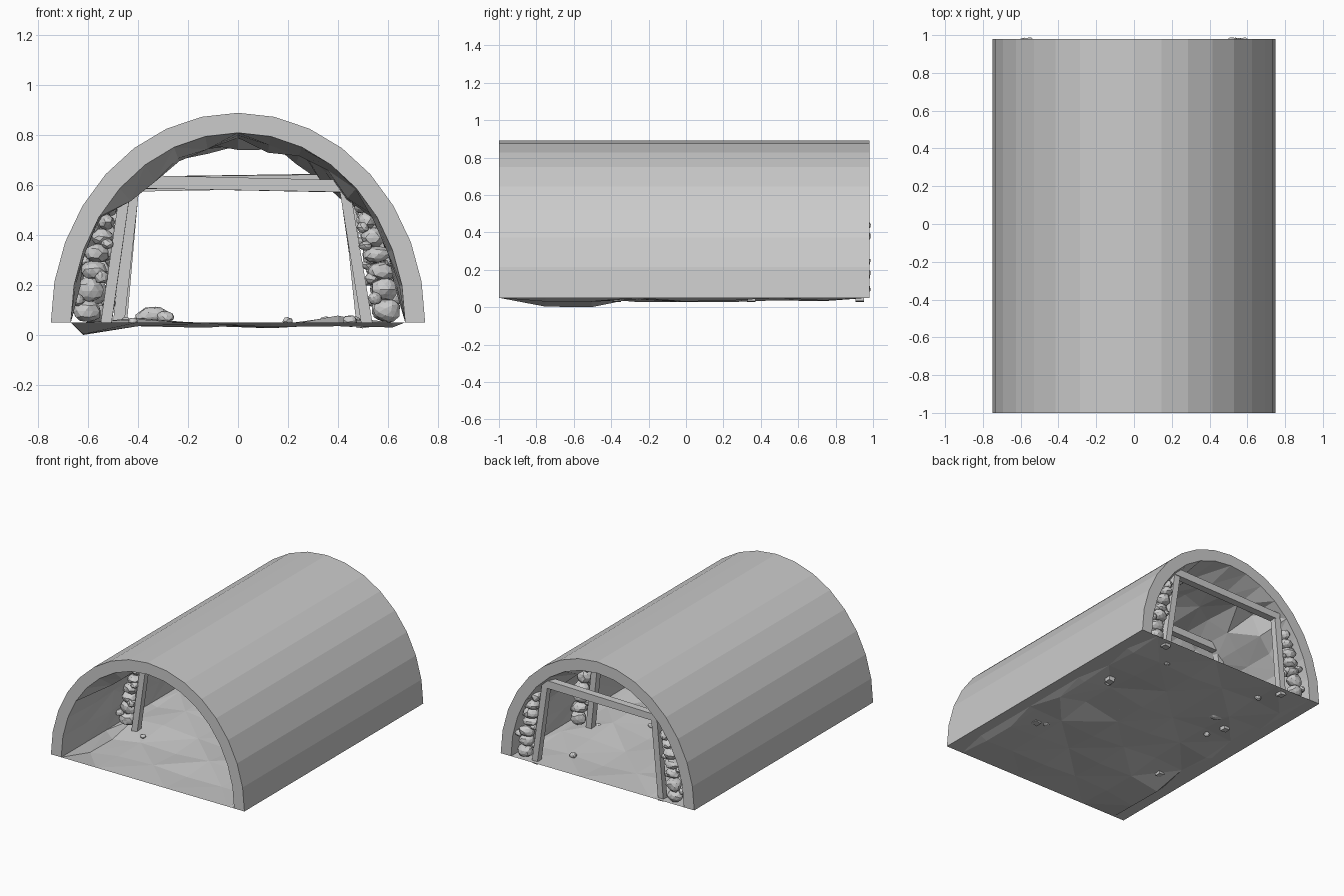
import bpy, bmesh, math, random
from mathutils import Vector, Matrix, noise

if "Cube" in bpy.data.objects:
    bpy.data.objects.remove(bpy.data.objects["Cube"])

random.seed(7)
N, ROWS = 16, 8                       # arch segments, rows along the tunnel
Y0, Y1, BASE = -1.0, 0.98, 0.05
RX, RZ = 0.67, 0.76                   # inner arch radii
ys = [Y0 + (Y1 - Y0) * j / ROWS for j in range(ROWS + 1)]


def finish(bm, name, recalc=True):
    if recalc:
        bmesh.ops.recalc_face_normals(bm, faces=bm.faces[:])
    me = bpy.data.meshes.new(name)
    bm.to_mesh(me)
    bm.free()
    ob = bpy.data.objects.new(name, me)
    bpy.context.collection.objects.link(ob)
    return ob


def arch(i, rx, rz):
    a = math.pi * i / N
    return rx * math.cos(a), rz * math.sin(a)


def wall_x(z):
    return RX * math.sqrt(max(0, 1 - ((z - BASE) / RZ) ** 2))


# Tunnel shell: smooth outer arch, rough rocky lining inside
bm = bmesh.new()
outer = []
for y in (Y0, Y1):
    row = []
    for i in range(N + 1):
        x, z = arch(i, 0.75, 0.84)
        row.append(bm.verts.new((x, y, z + BASE)))
    outer.append(row)
inner = []
for j, y in enumerate(ys):
    row = []
    for i in range(N + 1):
        x, z = arch(i, RX, RZ)
        dy = 0
        if 0 < j < ROWS and 0 < i < N:
            d = 1 - random.uniform(0, 0.11 if 3 < i < N - 3 else 0.05)
            x, z, dy = x * d, z * d, random.uniform(-0.06, 0.06)
        row.append(bm.verts.new((x, y + dy, z + BASE)))
    inner.append(row)
for i in range(N):
    bm.faces.new((outer[0][i], outer[0][i + 1], outer[1][i + 1], outer[1][i]))
    for o, r in ((outer[0], inner[0]), (outer[1], inner[-1])):
        bm.faces.new((o[i], o[i + 1], r[i + 1], r[i]))
    for j in range(ROWS):
        a, b, c, d = inner[j][i], inner[j][i + 1], inner[j + 1][i + 1], inner[j + 1][i]
        if random.random() < 0.5:
            a, b, c, d = b, c, d, a
        bm.faces.new((a, b, c))
        bm.faces.new((a, c, d))
for i in (0, N):
    bm.faces.new([outer[0][i]] + [r[i] for r in inner] + [outer[1][i]])
finish(bm, "tunnel_shell")

# Uneven floor
left = [.05, .003, .0, .05, .035, .05, .05, .04, .05]
right = [.05, .03, .03, .05, .03, .035, .05, .035, .05]
xs = [-RX, -0.62, -0.4, -0.13, 0.13, 0.4, 0.62, RX]
bm = bmesh.new()
grid = []
for j, y in enumerate(ys):
    row = []
    for k, x in enumerate(xs):
        inside = 0 < j < ROWS
        z = BASE
        if k == 1:
            z = left[j]
        elif k == 6:
            z = right[j]
        elif inside and k in (2, 5):
            z = random.uniform(0.04, 0.08) if j > 2 else 0.035
        elif inside and k in (3, 4):
            z = random.uniform(0.025, 0.05)
        row.append(bm.verts.new((x, y, z)))
    grid.append(row)
for j in range(ROWS):
    for k in range(len(xs) - 1):
        a, b, c, d = grid[j][k], grid[j][k + 1], grid[j + 1][k + 1], grid[j + 1][k]
        if (j + k) % 2:
            a, b, c, d = b, c, d, a
        bm.faces.new((a, b, c))
        bm.faces.new((a, c, d))
bm.normal_update()
finish(bm, "tunnel_floor", False)


# Timber beam between two points
def timber(name, p, q, w=0.045):
    p, q = Vector(p), Vector(q)
    v = q - p
    z = v.normalized()
    x = Vector((0, 1, 0)).cross(z).normalized()
    y = z.cross(x)
    rot = Matrix((x, y, z)).transposed().to_4x4()
    bm = bmesh.new()
    bmesh.ops.create_cube(bm, size=1)
    for vert in bm.verts:
        t = 1.0 + random.uniform(-0.1, 0.1)
        vert.co = Vector((vert.co.x * w * t, vert.co.y * w * t, vert.co.z * v.length))
    bm.transform(Matrix.Translation((p + q) / 2) @ rot)
    finish(bm, name)


# Faceted stone added to a shared mesh
def stone(bm, loc, size):
    m = (Matrix.Translation(loc)
         @ Matrix.Diagonal((*size, 1))
         @ Matrix.Rotation(random.uniform(0, 6), 4, 'Z')
         @ Matrix.Rotation(random.uniform(-0.6, 0.6), 4, 'X'))
    vs = bmesh.ops.create_icosphere(bm, subdivisions=2, radius=1)["verts"]
    off = Vector((random.uniform(0, 50), random.uniform(0, 50), 0))
    for v in vs:
        v.co *= 1 + 0.22 * noise.noise(v.co * 1.3 + off)
        v.co = m @ v.co


# Support frames: y, left foot/top x, right foot/top x, beam heights left/right
frames = [(-0.37, -0.53, -0.45, 0.52, 0.43, 0.615, 0.595),
          (0.35, -0.48, -0.42, 0.50, 0.44, 0.61, 0.62),
          (0.93, -0.47, -0.42, 0.51, 0.43, 0.60, 0.615)]
for n, (y, lf, lt, rf, rt, zl, zr) in enumerate(frames, 1):
    timber(f"left_post_{n}", (lf, y, 0.03), (lt, y, zl - 0.02))
    timber(f"right_post_{n}", (rf, y, 0.03), (rt, y, zr - 0.02))
    timber(f"cross_beam_{n}", (-0.44, y, zl), (0.45, y, zr), 0.05)
    # Stones stacked between each post and the wall
    for side, foot, top in (("left", lf, lt), ("right", rf, rt)):
        s = -1 if side == "left" else 1
        bm = bmesh.new()
        z = 0.05
        while z < 0.49:
            px = abs(foot) + (abs(top) - abs(foot)) * z / 0.6 + 0.015
            gap = max(wall_x(z + 0.04) - px, 0.05)
            h = random.uniform(0.035, 0.05) * (1.1 - z * 0.6)
            r = min(gap * 0.42, 0.055)
            cx = px + gap * 0.5
            stone(bm, (s * cx, y + random.uniform(-0.01, 0.015), z + h), (r, 0.047, h))
            if z < 0.4:
                stone(bm, (s * (px + gap * random.choice((0.15, 0.8))),
                           y + random.uniform(-0.03, 0.02), z + 2 * h),
                      (r * 0.5, 0.03, h * 0.55))
            z += h * 1.8
        finish(bm, f"{side}_stone_stack_{n}")

# Loose stones on the floor
bm = bmesh.new()
stone(bm, (-0.34, 0.42, 0.075), (0.07, 0.05, 0.04))
stone(bm, (-0.29, 0.38, 0.07), (0.035, 0.03, 0.025))
for x, y in ((0.45, -0.35), (0.47, 0.3), (0.35, 0.75), (-0.45, 0.2),
             (-0.42, -0.45), (0.2, 0.1), (-0.4, 0.78)):
    r = random.uniform(0.018, 0.03)
    stone(bm, (x, y, 0.055), (r, r * 0.9, r * 0.8))
finish(bm, "loose_stones")
